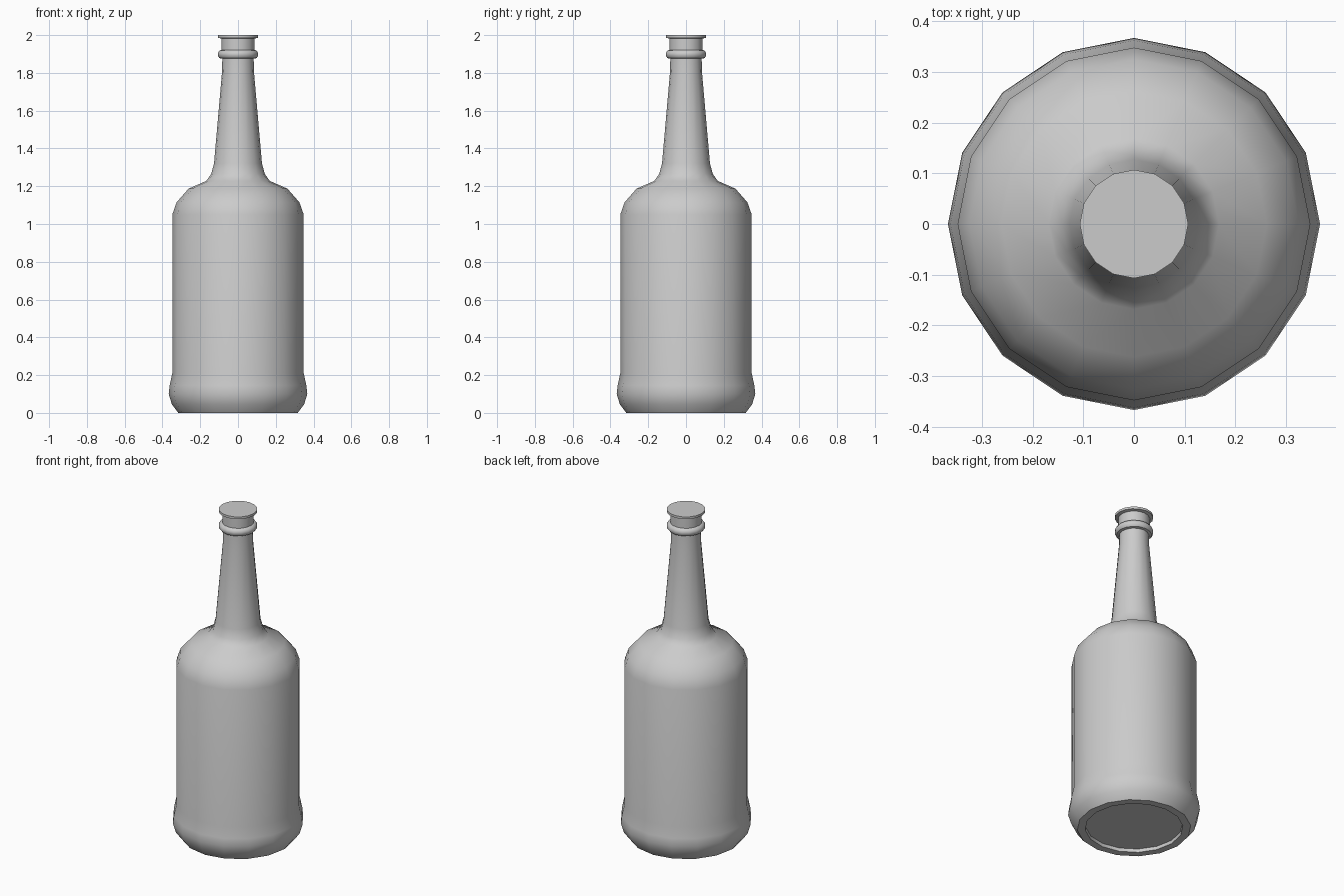
import bpy, bmesh
from math import cos, sin, tau, radians

if "Cube" in bpy.data.objects:
    bpy.data.objects.remove(bpy.data.objects["Cube"])

SIDES = 16


def lathe(name, profile):
    """Revolve (radius, height) points about z and cap both ends."""
    bm = bmesh.new()
    rings = [[bm.verts.new((r * cos(tau * i / SIDES), r * sin(tau * i / SIDES), z))
              for i in range(SIDES)] for r, z in profile]
    for a, b in zip(rings, rings[1:]):
        for i in range(SIDES):
            j = (i + 1) % SIDES
            bm.faces.new((a[i], a[j], b[j], b[i]))
    bm.faces.new(rings[0][::-1])
    bm.faces.new(rings[-1])
    bmesh.ops.recalc_face_normals(bm, faces=bm.faces)
    mesh = bpy.data.meshes.new(name)
    bm.to_mesh(mesh)
    bm.free()
    obj = bpy.data.objects.new(name, mesh)
    bpy.context.collection.objects.link(obj)
    bpy.ops.object.select_all(action='DESELECT')
    obj.select_set(True)
    bpy.context.view_layer.objects.active = obj
    bpy.ops.object.shade_smooth_by_angle(angle=radians(40))
    return obj


# Recessed base and bulging heel
base = [(0.27, 0.02), (0.272, 0.0), (0.316, 0.0), (0.35, 0.045),
        (0.367, 0.10), (0.362, 0.145), (0.348, 0.21)]
# Straight body and rounded shoulder
body = [(0.348, 1.05), (0.325, 1.115), (0.262, 1.187), (0.168, 1.228)]
# Tapering neck
neck = [(0.142, 1.265), (0.127, 1.32), (0.085, 1.80), (0.083, 1.875)]
# Neck ring
ring = [(0.098, 1.878), (0.107, 1.89), (0.107, 1.905), (0.098, 1.918), (0.088, 1.921)]
# Mouth and flat lip
lip = [(0.088, 1.982), (0.107, 1.986), (0.107, 2.0)]

lathe("bottle", base + body + neck + ring + lip)
